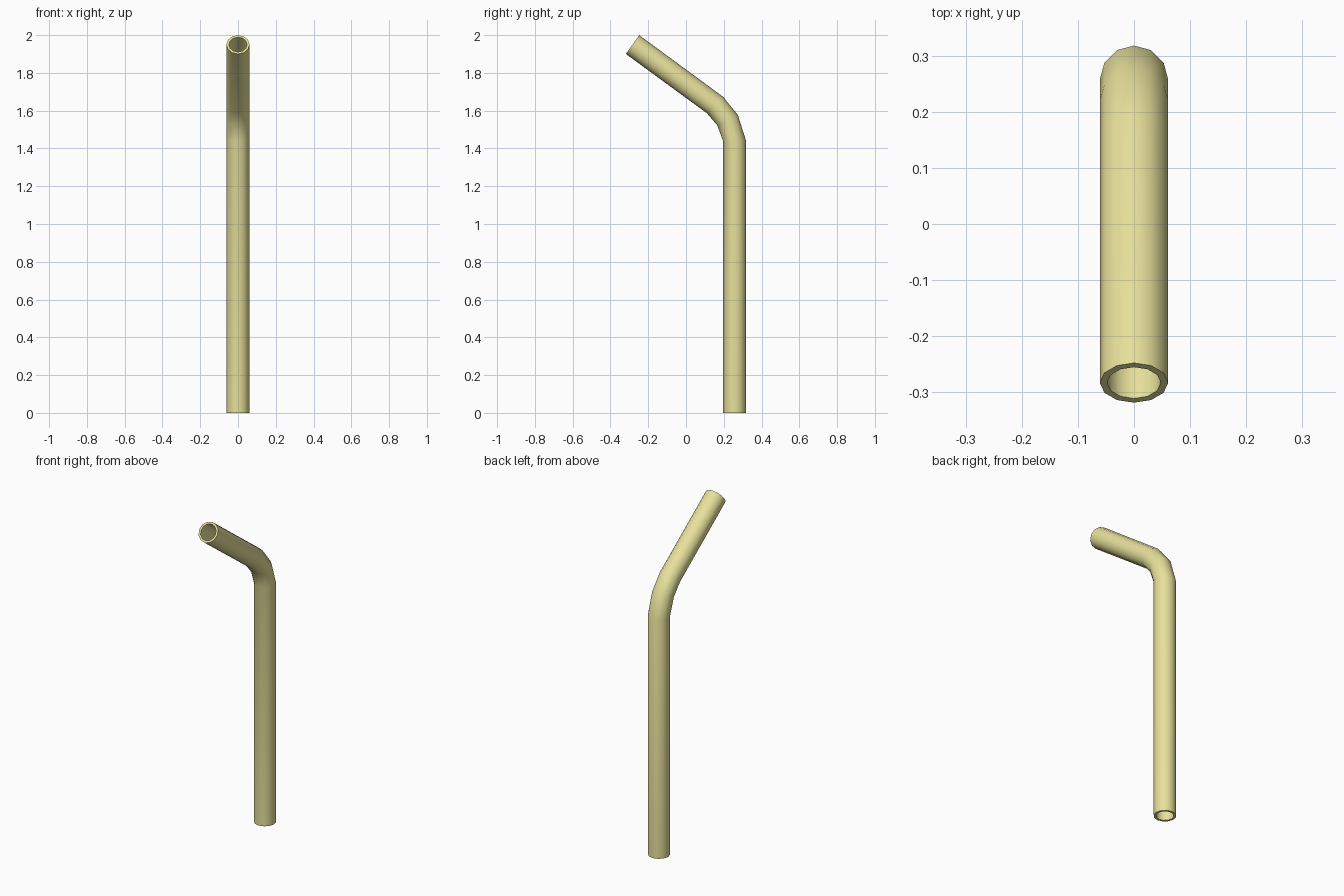
import bpy, bmesh, math

if "Cube" in bpy.data.objects:
    bpy.data.objects.remove(bpy.data.objects["Cube"])

SIDES = 12
OUTER, INNER = 0.061, 0.048
# ring stations along the bent pipe: centre y, centre z, tilt towards the front (degrees)
STATIONS = [(0.257, 0.0, 0), (0.257, 1.44, 0), (0.22, 1.55, 27),
            (0.1535, 1.63, 46), (-0.283, 1.95, 54.5)]


def ring(bm, y, z, tilt, radius):
    t = math.radians(tilt)
    verts = []
    for i in range(SIDES):
        a = 2 * math.pi * i / SIDES
        d = radius * math.sin(a)
        verts.append(bm.verts.new((radius * math.cos(a),
                                   y + d * math.cos(t), z + d * math.sin(t))))
    return verts


def bridge(bm, a, b):
    for i in range(SIDES):
        j = (i + 1) % SIDES
        bm.faces.new((a[i], a[j], b[j], b[i]))


# hollow bent pipe: outer wall, end rims and inner wall as one closed loop of rings
bm = bmesh.new()
rings = [ring(bm, *s, OUTER) for s in STATIONS]
rings += [ring(bm, *s, INNER) for s in reversed(STATIONS)]
for k, r in enumerate(rings):
    bridge(bm, r, rings[(k + 1) % len(rings)])
bmesh.ops.recalc_face_normals(bm, faces=bm.faces)
mesh = bpy.data.meshes.new("bent_pipe")
bm.to_mesh(mesh)
bm.free()
pipe = bpy.data.objects.new("bent_pipe", mesh)
bpy.context.collection.objects.link(pipe)

# pale straw colour
mat = bpy.data.materials.new("straw_yellow")
mat.diffuse_color = (0.80, 0.75, 0.33, 1)
mat.use_nodes = True
mat.node_tree.nodes["Principled BSDF"].inputs["Base Color"].default_value = mat.diffuse_color
mesh.materials.append(mat)

# round walls smooth, rims sharp
bpy.context.view_layer.objects.active = pipe
pipe.select_set(True)
bpy.ops.object.shade_smooth_by_angle(angle=math.radians(40))
